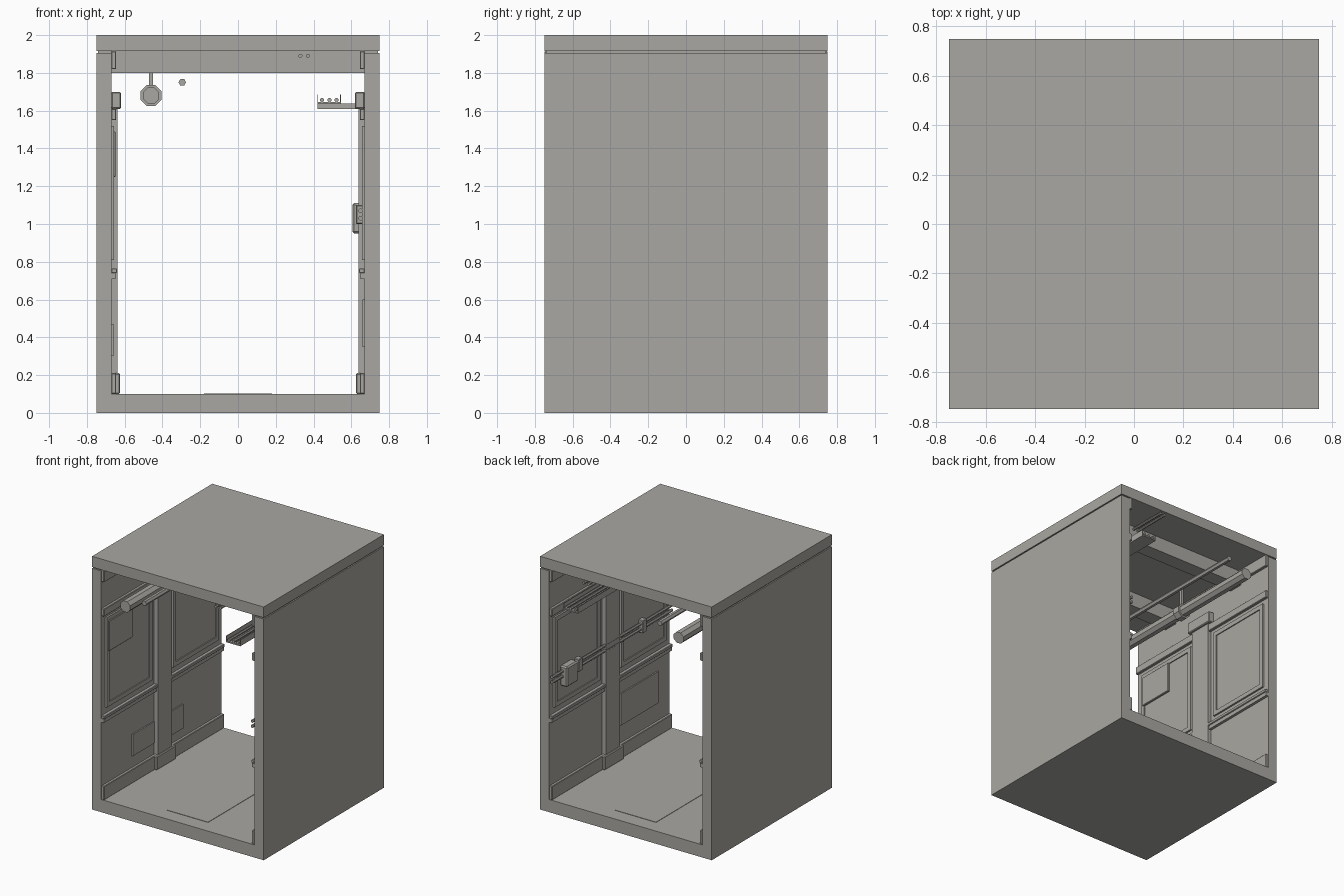
import bpy, bmesh, math
from mathutils import Vector, Matrix

cube = bpy.data.objects.get("Cube")
if cube:
    bpy.data.objects.remove(cube, do_unlink=True)

grey = bpy.data.materials.new("warm grey")
grey.use_nodes = True
colour = (0.40, 0.39, 0.36, 1)
grey.diffuse_color = colour
grey.node_tree.nodes["Principled BSDF"].inputs["Base Color"].default_value = colour


def finish(name, bm):
    mesh = bpy.data.meshes.new(name)
    bm.to_mesh(mesh)
    bm.free()
    mesh.materials.append(grey)
    obj = bpy.data.objects.new(name, mesh)
    bpy.context.collection.objects.link(obj)
    return obj


def box(name, xs, ys, zs, bevel=0):
    lo, hi = [Vector(min(r[i] for r in [p]) for p in (xs, ys, zs)) for i in (0, 1)]
    lo, hi = Vector(map(min, lo, hi)), Vector(map(max, lo, hi))
    bm = bmesh.new()
    size = hi - lo
    bmesh.ops.create_cube(bm, size=1, matrix=Matrix.Translation((lo + hi) / 2) @ Matrix.Diagonal((*size, 1)))
    if bevel:
        bmesh.ops.bevel(bm, geom=bm.edges[:], offset=bevel, segments=1, affect='EDGES')
    return finish(name, bm)


def pipe(name, x, z, radius, ys, sides=8):
    bm = bmesh.new()
    turn = Matrix.Rotation(math.pi / 2, 4, 'X') @ Matrix.Rotation(math.pi / sides, 4, 'Z')
    bmesh.ops.create_cone(bm, cap_ends=True, segments=sides, radius1=radius, radius2=radius,
                          depth=ys[1] - ys[0], matrix=Matrix.Translation((x, sum(ys) / 2, z)) @ turn)
    return finish(name, bm)


HALF = 0.75
WALL = 0.67
FULL = (-HALF, HALF)

# Floor, roof and the recessed seam under the roof
box("floor_slab", FULL, FULL, (0, 0.1))
box("floor_walkway", (-0.18, 0.18), (-0.63, 0.63), (0.1, 0.103))
box("roof_slab", FULL, FULL, (1.915, 2))
for side, label in ((-1, "right"), (1, "left")):
    box(label + "_roof_seam", (side * WALL, side * 0.74), (-0.74, 0.74), (1.905, 1.915))

# Ceiling beams
for y, label in ((-0.375, "front"), (0.375, "back")):
    box(label + "_ceiling_beam", (-WALL, WALL), (y - 0.06, y + 0.06), (1.8, 1.915))

# Mirrored side walls with mouldings, pillar and framed panels
for side, label in ((-1, "right"), (1, "left")):
    def on_wall(name, depth, ys, zs, bevel=0):
        return box(f"{label}_{name}", (side * WALL, side * (WALL - depth)), ys, zs, bevel)

    box(label + "_wall", (side * WALL, side * HALF), FULL, (0.1, 1.905))
    on_wall("cornice", 0.025, FULL, (1.82, 1.915), 0.004)
    on_wall("upper_rail", 0.025, FULL, (1.55, 1.61), 0.004)
    on_wall("chair_rail_top", 0.03, FULL, (0.74, 0.765), 0.004)
    on_wall("chair_rail_base", 0.022, FULL, (0.71, 0.74))
    on_wall("skirting", 0.025, FULL, (0.1, 0.21), 0.004)
    on_wall("pillar", 0.032, (-0.09, 0.09), (0.1, 1.65))
    on_wall("pillar_base", 0.045, (-0.12, 0.12), (0.1, 0.21), 0.006)
    on_wall("pillar_capital", 0.05, (-0.125, 0.125), (1.61, 1.7), 0.006)

    # Each bay has an upper frame around a slightly raised panel
    for bay, where in ((-1, "front"), (1, "back")):
        near, far, low, high, trim = 0.13, 0.70, 0.81, 1.52, 0.035
        for name, a, b, z0, z1 in (("inner_stile", near, near + trim, low, high),
                                   ("outer_stile", far - trim, far, low, high),
                                   ("bottom_trim", near + trim, far - trim, low, low + trim),
                                   ("top_trim", near + trim, far - trim, high - trim, high)):
            on_wall(f"{where}_{name}", 0.014, (bay * a, bay * b), (z0, z1))
        on_wall(where + "_panel", 0.006, (bay * (near + trim), bay * (far - trim)),
                (low + trim, high - trim))

# Access plates on the walls
box("right_equipment_panel", (-WALL, -0.648), (-0.68, -0.38), (1.25, 1.49), 0.004)
box("right_front_hatch", (-WALL, -0.66), (-0.37, -0.1), (0.3, 0.47))
box("right_back_hatch", (-WALL, -0.66), (0.1, 0.26), (0.28, 0.47))
box("left_front_hatch", (WALL, 0.66), (-0.6, -0.13), (0.35, 0.6))

# Twin wall conduits with clamps and a junction box
for z in (1.03, 1.07):
    pipe("wall_conduit", 0.648, z, 0.012, FULL)
for y in (-0.38, 0.42):
    box("conduit_clamp", (WALL, 0.625), (y - 0.025, y + 0.025), (1.0, 1.1), 0.004)
box("junction_box", (WALL, 0.605), (0.48, 0.62), (0.95, 1.11), 0.01)

# Cable tray on an arm from the pillar capital
box("tray_arm", (0.42, 0.63), (-0.03, 0.03), (1.61, 1.637))
box("tray_floor", (0.42, 0.545), FULL, (1.635, 1.645))
for x in (0.42, 0.541):
    box("tray_lip", (x, x + 0.004), FULL, (1.645, 1.685))
for x in (0.445, 0.485, 0.522):
    pipe("tray_cable", x, 1.657, 0.011, FULL)

# Overhead pipes, hanger and ceiling conduits
pipe("main_pipe", -0.46, 1.68, 0.046, FULL)
pipe("pipe_collar", -0.46, 1.68, 0.06, (-0.03, 0.03))
box("pipe_hanger", (-0.47, -0.45), (-0.012, 0.012), (1.73, 1.915))
pipe("small_pipe", -0.295, 1.75, 0.02, FULL, 6)
for x in (0.33, 0.37):
    pipe("ceiling_conduit", x, 1.89, 0.011, FULL)
